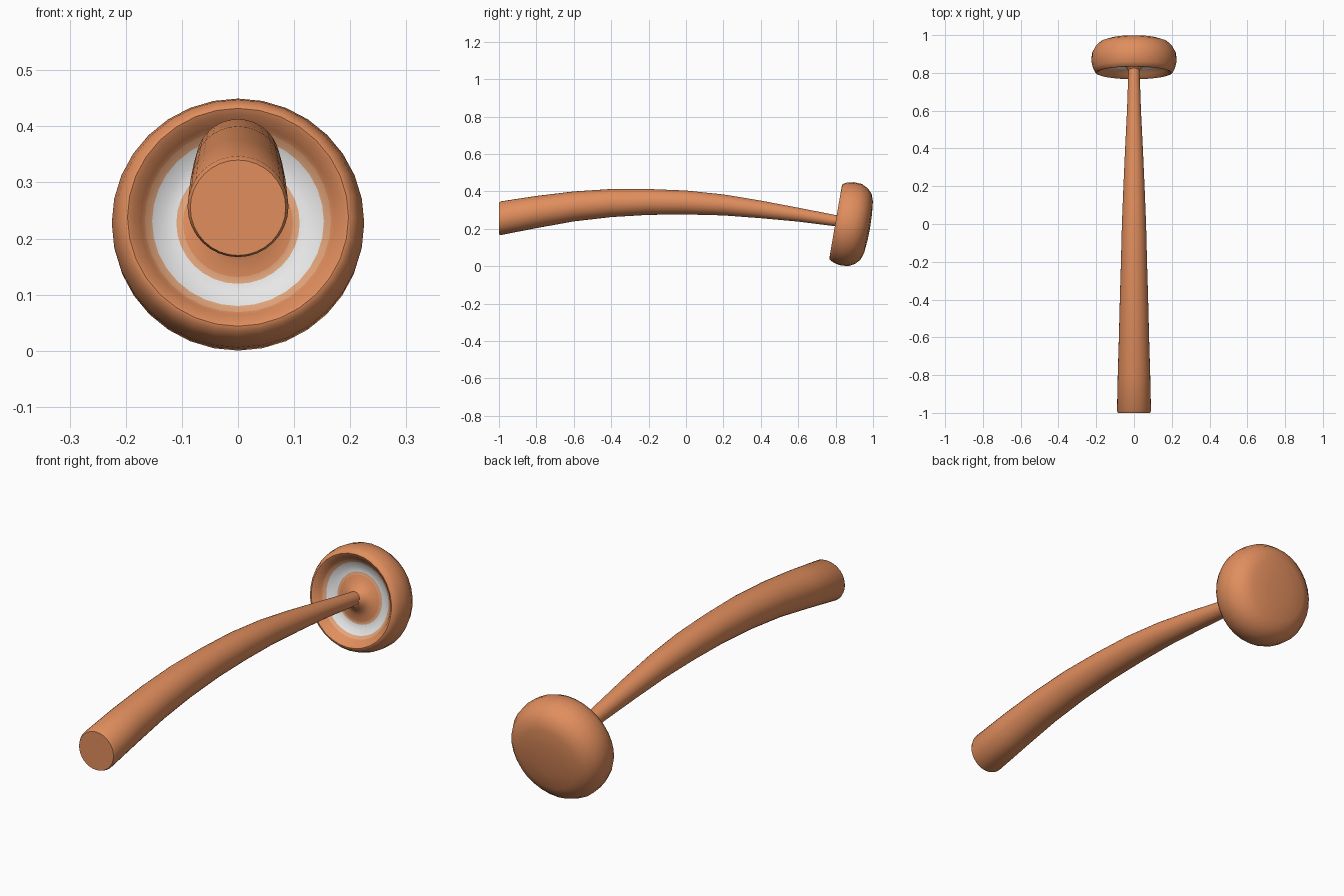
import bpy, bmesh, math
from mathutils import Vector

cube = bpy.data.objects.get("Cube")
if cube:
    bpy.data.objects.remove(cube, do_unlink=True)


def material(name, rgb):
    mat = bpy.data.materials.new(name)
    mat.use_nodes = True
    mat.diffuse_color = (*rgb, 1)
    mat.node_tree.nodes["Principled BSDF"].inputs["Base Color"].default_value = (*rgb, 1)
    return mat


ORANGE = material("orange_brown", (0.75, 0.27, 0.11))
WHITE = material("white", (0.88, 0.88, 0.88))
TAN = material("pale_tan", (0.77, 0.38, 0.20))
SIDE = Vector((1, 0, 0))


def loft(name, rings, sides, mats, pick=lambda i: 0, angle=40):
    """Skin rings given as (centre, up direction, radius); a zero radius closes to a point."""
    bm = bmesh.new()
    loops = []
    for centre, up, radius in rings:
        if radius == 0:
            loops.append([bm.verts.new(centre)] * sides)
            continue
        turns = [2 * math.pi * k / sides for k in range(sides)]
        loops.append([bm.verts.new(centre + radius * (math.cos(t) * SIDE + math.sin(t) * up))
                      for t in turns])
    for i, (a, b) in enumerate(zip(loops, loops[1:])):
        for k in range(sides):
            n = (k + 1) % sides
            corners = list(dict.fromkeys((a[k], a[n], b[n], b[k])))
            bm.faces.new(corners).material_index = pick(i)
    for loop in (loops[0], loops[-1]):
        if loop[0] is not loop[1]:
            bm.faces.new(loop)
    bmesh.ops.recalc_face_normals(bm, faces=bm.faces)
    mesh = bpy.data.meshes.new(name)
    bm.to_mesh(mesh)
    bm.free()
    for mat in mats:
        mesh.materials.append(mat)
    obj = bpy.data.objects.new(name, mesh)
    bpy.context.collection.objects.link(obj)
    bpy.ops.object.select_all(action="DESELECT")
    obj.select_set(True)
    bpy.context.view_layer.objects.active = obj
    bpy.ops.object.shade_smooth_by_angle(angle=math.radians(angle))
    return obj


# Stem: arched taper, as (y, centre z, radius)
stem = [(-1, .255, .085), (-.99, .257, .09), (-.8, .29, .086), (-.6, .32, .08),
        (-.4, .338, .075), (-.2, .344, .069), (0, .341, .064), (.2, .328, .056),
        (.4, .304, .047), (.6, .276, .037), (.8, .244, .03), (.87, .232, .03)]
loft("stem", [(Vector((0, y, z)), Vector((0, 0, 1)), r) for y, z, r in stem], 32, [ORANGE])

# Cap: tilted revolve, as (distance along axis, radius), from dome apex round the lip to the stem
tilt = math.radians(9.8)
axis = Vector((0, math.cos(tilt), -math.sin(tilt)))
up = Vector((0, math.sin(tilt), math.cos(tilt)))
base = Vector((0, .80, .238))
outside = [(.187, 0), (.185, .07), (.178, .14), (.165, .178), (.14, .205), (.105, .223),
           (.06, .225), (.025, .217), (.003, .205), (0, .197)]
underside = [(.006, .187), (.025, .173), (.033, .166), (.043, .153), (.055, .132),
             (.06, .11), (.058, .098), (.05, .07), (.035, .045), (.01, .03)]
profile = outside + underside


def band_colour(i):
    radius = (profile[i][1] + profile[i + 1][1]) / 2
    if i < len(outside) or radius > .166 or radius < .098:
        return 0
    return 1 if .11 < radius < .153 else 2


loft("cap", [(base + d * axis, up, r) for d, r in profile], 32,
     [ORANGE, WHITE, TAN], band_colour, 50)
